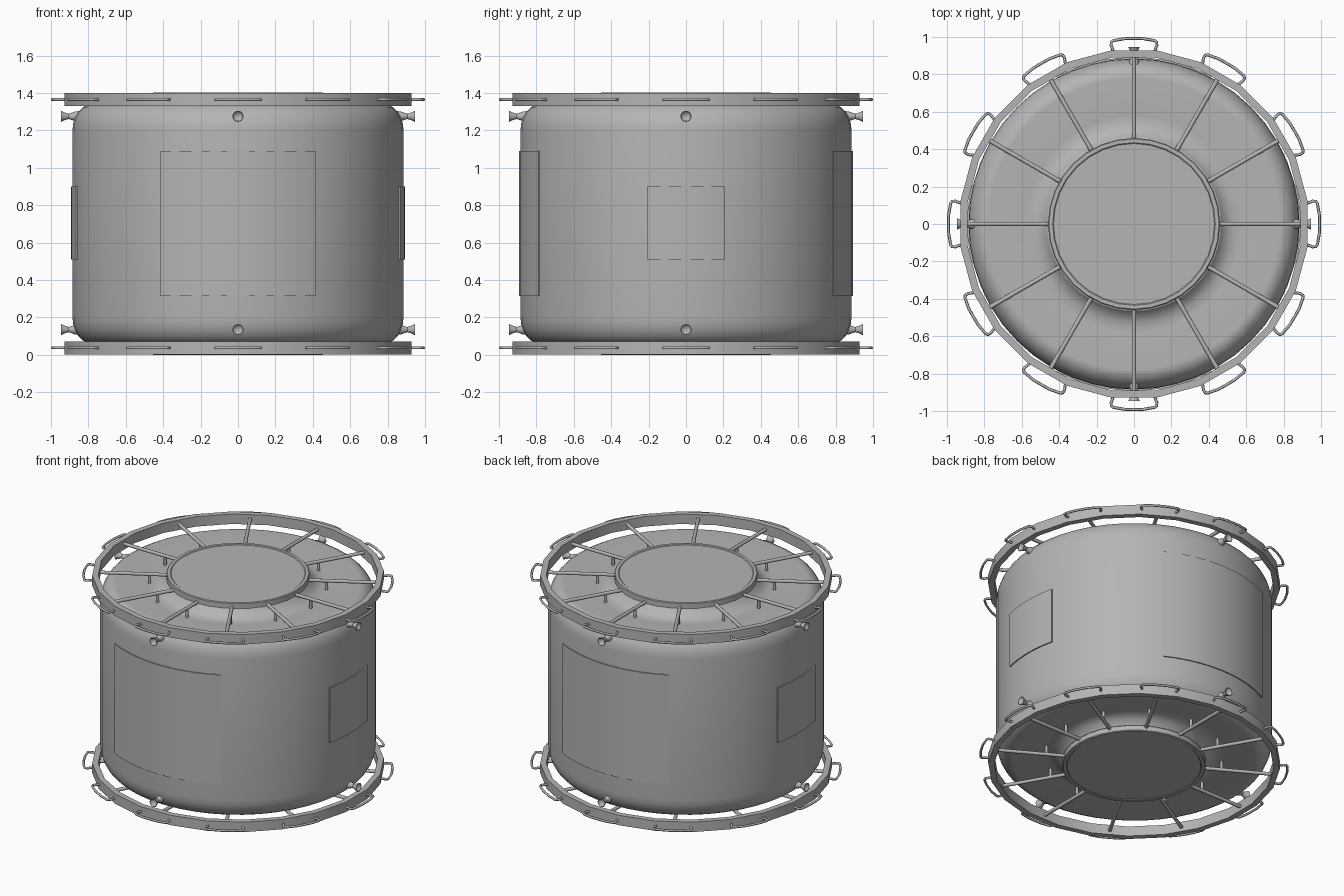
import bpy
import bmesh
from math import pi, sin, cos, radians
from mathutils import Vector, Matrix

if "Cube" in bpy.data.objects:
    bpy.data.objects.remove(bpy.data.objects["Cube"])

MID = 0.70    # height of the plane of symmetry

metal = bpy.data.materials.new("grey metal")
metal.use_nodes = True
metal.diffuse_color = (0.46, 0.46, 0.46, 1)
metal.node_tree.nodes["Principled BSDF"].inputs["Base Color"].default_value = (0.46, 0.46, 0.46, 1)


def add_object(name, mesh, matrix=None):
    obj = bpy.data.objects.new(name, mesh)
    bpy.context.collection.objects.link(obj)
    if matrix is not None:
        obj.matrix_world = matrix
    return obj


def finish(bm, name, angle=30):
    bmesh.ops.remove_doubles(bm, verts=bm.verts, dist=1e-5)
    bmesh.ops.recalc_face_normals(bm, faces=bm.faces)
    mesh = bpy.data.meshes.new(name)
    bm.to_mesh(mesh)
    bm.free()
    mesh.materials.append(metal)
    mesh.shade_smooth()
    mesh.set_sharp_from_angle(angle=radians(angle))
    return mesh


def lathe(name, profile, sides, closed=False, start=0.0, sweep=2 * pi, angle=30):
    """Turn (radius, height) points around z; a part turn gets end caps."""
    bm = bmesh.new()
    full = sweep > 6.28
    rows = []
    for i in range(sides if full else sides + 1):
        a = start + sweep * i / sides
        rows.append([bm.verts.new((r * cos(a), r * sin(a), z)) for r, z in profile])
    n = len(profile)
    for i in range(sides):
        p, q = rows[i], rows[(i + 1) % len(rows)]
        for j in range(n if closed else n - 1):
            k = (j + 1) % n
            bm.faces.new((p[j], q[j], q[k], p[k]))
    if not full:
        bm.faces.new(rows[0])
        bm.faces.new(rows[-1])
    return finish(bm, name, angle)


def rod(name, start, end, radius, sides=8):
    a, b = Vector(start), Vector(end)
    bm = bmesh.new()
    turn = (b - a).to_track_quat('Z', 'Y').to_matrix().to_4x4()
    bmesh.ops.create_cone(bm, cap_ends=True, segments=sides, radius1=radius, radius2=radius,
                          depth=(b - a).length, matrix=Matrix.Translation((a + b) / 2) @ turn)
    return finish(bm, name, 50)


def tube(name, points, radius):
    curve = bpy.data.curves.new(name, 'CURVE')
    curve.dimensions = '3D'
    curve.bevel_depth = radius
    curve.bevel_resolution = 1
    spline = curve.splines.new('POLY')
    spline.points.add(len(points) - 1)
    for point, co in zip(spline.points, points):
        point.co = (*co, 1)
    temp = bpy.data.objects.new(name, curve)
    mesh = bpy.data.meshes.new_from_object(temp)
    bpy.data.objects.remove(temp)
    mesh.materials.clear()
    mesh.materials.append(metal)
    mesh.shade_smooth()
    return mesh


# Pressure hull: upper half of the profile, mirrored for the lower half
corner = [(0.78 + 0.105 * cos(t * pi / 12), 1.20 + 0.14 * sin(t * pi / 12)) for t in range(7)]
neck = [(0.58, 1.305), (0.53, 1.310), (0.49, 1.328), (0.465, 1.36), (0.44, 1.37)]
upper = corner + neck
lower = [(r, 2 * MID - z) for r, z in reversed(upper)]
add_object("hull", lathe("hull", lower + upper, 48))

# Curved panels on the four sides
for name, facing, half, z0, z1 in (("front_panel", -90, 27.7, 0.315, 1.09),
                                   ("back_panel", 90, 27.7, 0.315, 1.09),
                                   ("left_panel", 0, 13.6, 0.51, 0.90),
                                   ("right_panel", 180, 13.6, 0.51, 0.90)):
    outline = [(0.875, z0), (0.892, z0), (0.892, z1), (0.875, z1)]
    add_object(name, lathe(name, outline, 10, True, radians(facing - half), radians(2 * half)))

# Shared shapes for both ends, drawn around the middle of the end ring
ring = lathe("ring", [(0.897, -0.035), (0.936, -0.035), (0.936, 0.035), (0.897, 0.035)],
             24, True, pi / 24, angle=20)
hatch = lathe("hatch", [(0, -0.01), (0.46, -0.01), (0.46, 0.032), (0.455, 0.037),
                        (0.435, 0.037), (0.43, 0.033), (0, 0.033)], 32)
spoke = rod("spoke", (0.44, 0, 0.004), (0.91, 0, 0.004), 0.012)
post = rod("post", (0.57, 0, -0.07), (0.57, 0, 0.004), 0.010)
handle = tube("handle", [(0.91, -0.105, 0), (0.955, -0.122, 0), (0.972, -0.122, 0),
                         (0.980, -0.112, 0), (0.991, -0.05, 0), (0.992, 0, 0),
                         (0.991, 0.05, 0), (0.980, 0.112, 0), (0.972, 0.122, 0),
                         (0.955, 0.122, 0), (0.91, 0.105, 0)], 0.008)

# Thruster: a flared nozzle on a tapered foot, pointing along x
nozzle = lathe("thruster", [(0, 0.83), (0.030, 0.83), (0.026, 0.87), (0.014, 0.905),
                            (0.020, 0.925), (0.030, 0.946), (0.026, 0.946), (0, 0.915)], 16)
nozzle.transform(Matrix.Rotation(pi / 2, 4, 'Y'))

for end, ring_z, jet_z, flip in (("top", 1.365, 1.275, 0), ("bottom", 0.037, 0.135, pi)):
    base = Matrix.Translation((0, 0, ring_z)) @ Matrix.Rotation(flip, 4, 'X')
    add_object(end + "_ring", ring, base)
    add_object(end + "_hatch", hatch, base)
    for i in range(12):
        turned = base @ Matrix.Rotation(i * pi / 6, 4, 'Z')
        for name, mesh in (("spoke", spoke), ("post", post), ("handle", handle)):
            add_object(f"{end}_{name}_{i + 1}", mesh, turned)
    for i in range(4):
        place = Matrix.Translation((0, 0, jet_z)) @ Matrix.Rotation(i * pi / 2, 4, 'Z')
        add_object(f"{end}_thruster_{i + 1}", nozzle, place)
